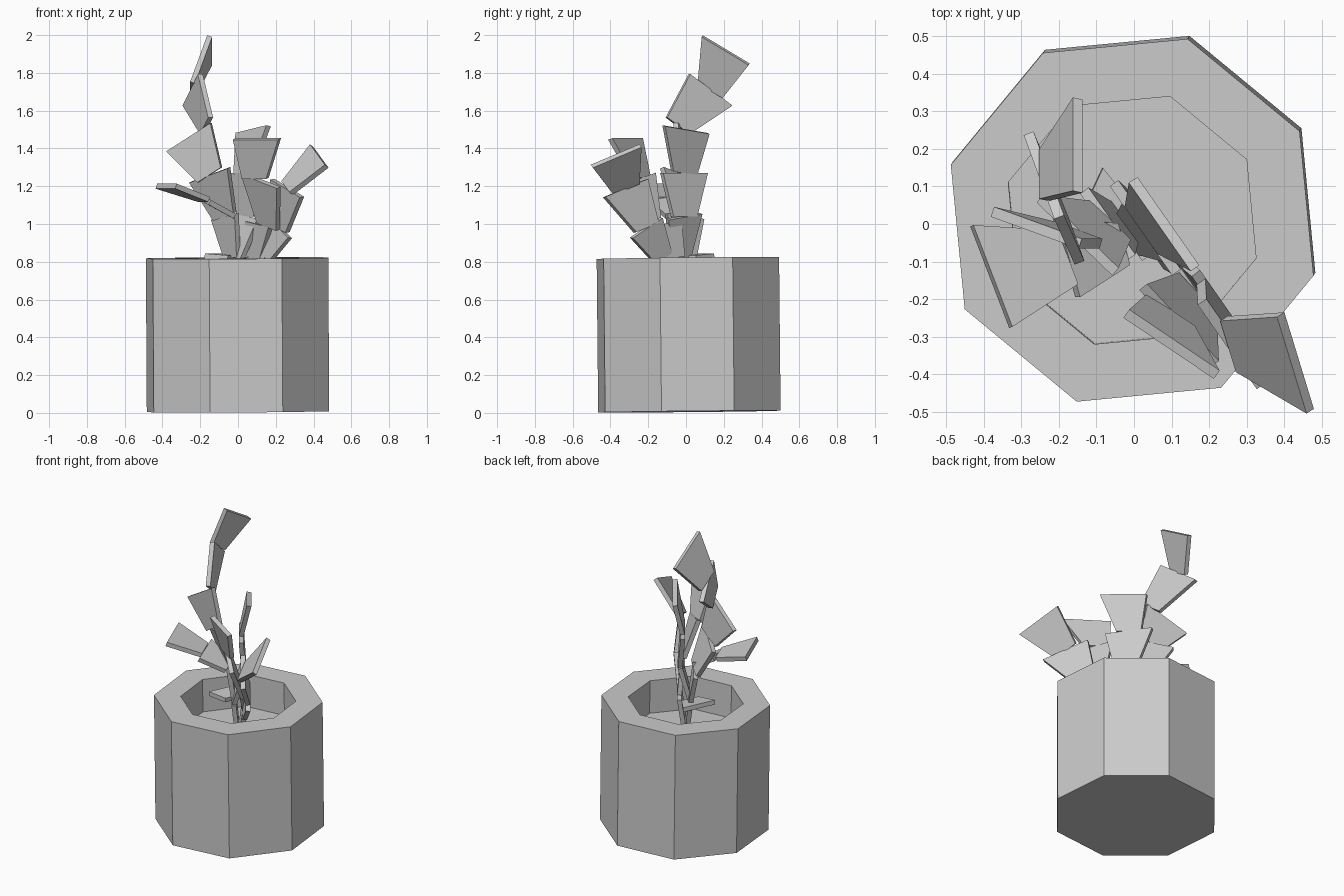
import bpy
import bmesh
from math import cos, sin, tau, radians
from mathutils import Vector

default_cube = bpy.data.objects.get("Cube")
if default_cube:
    bpy.data.objects.remove(default_cube, do_unlink=True)


def make_material(name, colour):
    material = bpy.data.materials.new(name)
    material.use_nodes = True
    material.diffuse_color = colour
    shader = material.node_tree.nodes["Principled BSDF"]
    shader.inputs["Base Color"].default_value = colour
    return material


stone_grey = make_material("stone grey", (.6, .6, .6, 1))


def finish(name, bm):
    """Turn a bmesh into a flat shaded object."""
    bmesh.ops.recalc_face_normals(bm, faces=bm.faces)
    mesh = bpy.data.meshes.new(name)
    bm.to_mesh(mesh)
    bm.free()
    mesh.materials.append(stone_grey)
    obj = bpy.data.objects.new(name, mesh)
    bpy.context.collection.objects.link(obj)
    return obj


def bridge(bm, lower, upper):
    """Join two closed rings of vertices with quads."""
    for i in range(len(lower)):
        bm.faces.new((lower[i - 1], lower[i], upper[i], upper[i - 1]))


# Hollow octagonal pot, leaning very slightly
def make_pot(outer, inner, height, floor, sides, turn):
    bm = bmesh.new()
    angles = [radians(turn) + i * tau / sides for i in range(sides)]
    rings = []
    for radius, z in ((outer, 0), (outer, height), (inner, height), (inner, floor)):
        rings.append([bm.verts.new((radius * cos(a), radius * sin(a), z)) for a in angles])
    for lower, upper in zip(rings, rings[1:]):
        bridge(bm, lower, upper)
    bm.faces.new(rings[0])
    bm.faces.new(rings[-1])
    return finish("pot", bm)


pot = make_pot(outer=.505, inner=.345, height=.813, floor=.6, sides=8, turn=28)
pot.location = (0, .018, .007)
pot.rotation_euler = (.01, -.006, 0)


# Flat plant pad: a tapered plate growing from a point along its parent's tip edge.
# Heading and rise, in degrees, give the direction of its own tip edge.
def grow(name, parent, tip, along=0, heading=-55, rise=0, width=.29):
    taper, thickness = .53, .028
    parent_tip, parent_half = parent
    base = parent_tip + parent_half * along
    tip = Vector(tip)
    heading, rise = radians(heading), radians(rise)
    half = Vector((cos(heading) * cos(rise), sin(heading) * cos(rise), sin(rise))) * width / 2
    offset = half.cross(tip - base).normalized() * thickness / 2
    outline = (base - half * taper, base + half * taper, tip + half, tip - half)
    bm = bmesh.new()
    back = [bm.verts.new(p - offset) for p in outline]
    front = [bm.verts.new(p + offset) for p in outline]
    bridge(bm, back, front)
    bm.faces.new(back)
    bm.faces.new(front)
    finish(name, bm)
    return tip, half


def root(x, y):
    """A starting point on the floor of the pot."""
    return Vector((x, y, .58)), Vector()


SMALL = .22

# Tall branch, climbing from the middle of the pot to the highest pad
stem = grow("left_stem", root(0, 0), (-.03, 0, .82), width=SMALL)
lower = grow("tall_branch_lower_pad", stem, (-.07, 0, 1.04), rise=8, width=SMALL)
middle = grow("tall_branch_middle_pad", lower, (-.15, -.03, 1.26), heading=-44, rise=15)
upper = grow("tall_branch_upper_pad", middle, (-.26, -.01, 1.46), heading=-20, rise=31)
high = grow("tall_branch_high_pad", upper, (-.24, .13, 1.71), along=.8, heading=110, rise=-35)
grow("tall_branch_top_pad", high, (-.15, .21, 1.92), heading=90, rise=-31)

# Left-hand shoots
grow("rim_pad", stem, (-.13, .05, .83), heading=65, width=SMALL)
shoot = grow("side_shoot_inner_pad", lower, (-.18, -.09, 1.13), along=.6,
             heading=-74, rise=-8, width=SMALL)
grow("side_shoot_outer_pad", shoot, (-.38, -.14, 1.2), heading=-69)

# Central branch
lower = grow("central_branch_lower_pad", stem, (.05, -.01, 1.04), along=.3,
             rise=-8, width=SMALL)
middle = grow("central_branch_middle_pad", lower, (.03, -.01, 1.27))
grow("central_branch_top_pad", middle, (.08, 0, 1.5), rise=8)

# Front branch
stem = grow("right_stem", root(.05, -.06), (.09, -.06, .82), width=SMALL)
lower = grow("front_branch_lower_pad", stem, (.11, -.12, 1), rise=-8, width=SMALL)
middle = grow("front_branch_middle_pad", lower, (.12, -.27, 1.23), along=.8,
              heading=-47, rise=-15)
grow("front_branch_top_pad", middle, (.1, -.32, 1.45), along=-.3, heading=-34)

# Right-hand branch
lower = grow("right_branch_lower_pad", stem, (.22, -.21, .98), along=.7,
             rise=-29, width=SMALL)
middle = grow("right_branch_middle_pad", lower, (.26, -.32, 1.19), rise=-19)
grow("right_branch_top_pad", middle, (.43, -.37, 1.36), heading=-73, rise=-22)
